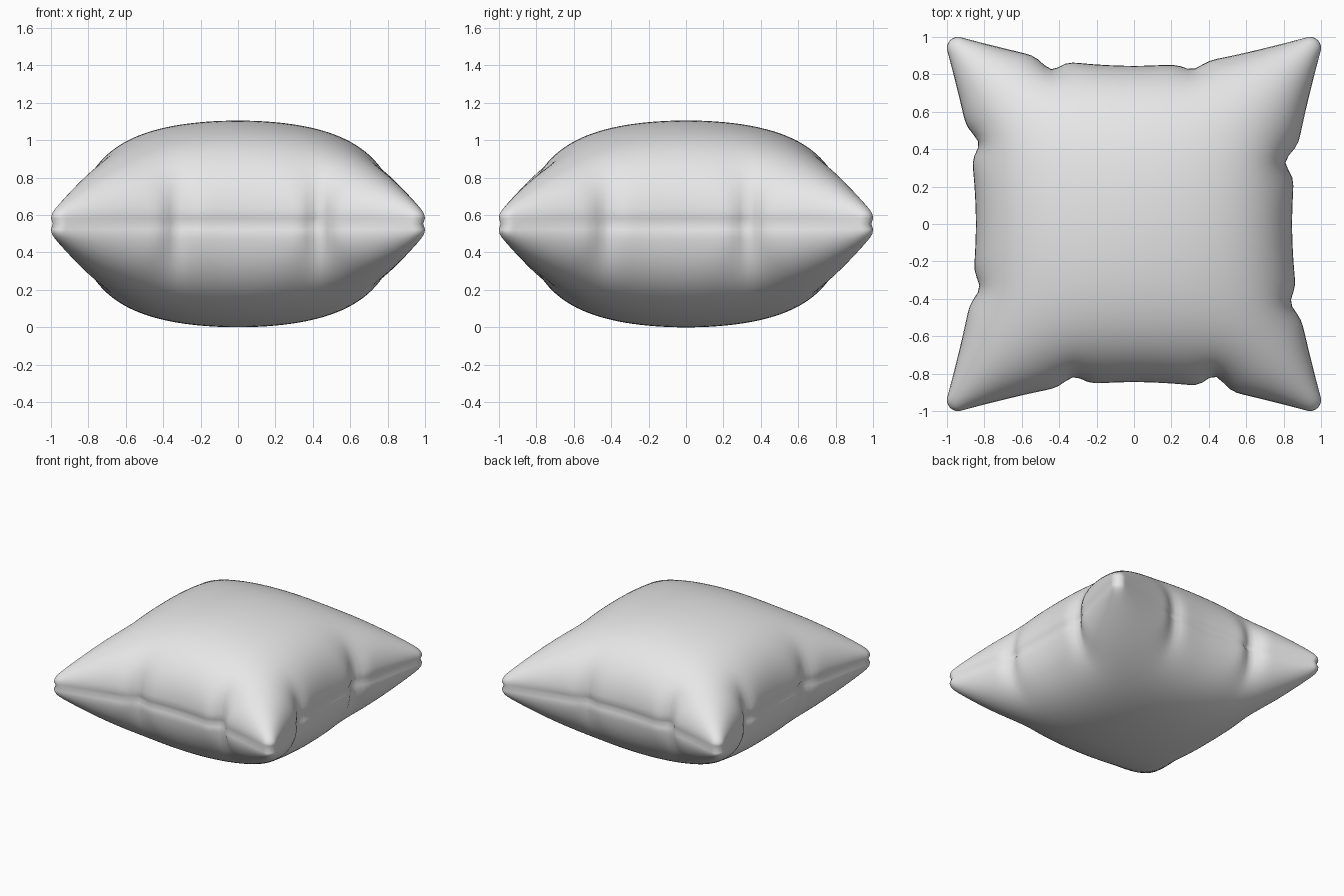
import bpy, math
from mathutils import Vector

if "Cube" in bpy.data.objects:
    bpy.data.objects.remove(bpy.data.objects["Cube"])

N = 72                 # grid cells per side
HALF = 0.5525          # half of the total height
SEAM = 0.03            # half width of the seam band

# pinch positions (position along the edge, depth)
TOP = [(-0.44, 0.055), (0.31, 0.035)]
BOTTOM = [(-0.32, 0.045), (0.43, 0.065)]
LEFT = [(0.43, 0.05), (-0.34, 0.04)]
RIGHT = [(0.33, 0.055), (-0.42, 0.04)]


def edge(t, pinches):
    """Distance of the seam from the centre line at position t along the edge."""
    a = abs(t)
    line = 0.89 + 0.245 * (a - 0.55)
    k = 0.03
    d = k * math.log(math.exp(0.832 / k) + math.exp(line / k))
    for c, depth in pinches:
        d -= depth * math.exp(-((t - c) / 0.065) ** 2)
    if a > 0.94:
        d -= 0.03 * ((a - 0.94) / 0.06) ** 2
    return d


def spaced(i):
    s = 2 * i / N - 1
    return 0.85 * math.sin(math.pi / 2 * s) + 0.15 * s


# flat outline of one cloth panel
W = N + 1
pts = []
for j in range(W):
    v = spaced(j)
    for i in range(W):
        u = spaced(i)
        dx = edge(v, RIGHT if u > 0 else LEFT)
        dy = edge(u, TOP if v > 0 else BOTTOM)
        x = u * (1 - (1 - dx) * u * u)
        y = v * (1 - (1 - dy) * v * v)
        pts.append(Vector((x, y)))
xm = max(abs(p.x) for p in pts)
ym = max(abs(p.y) for p in pts)
pts = [Vector((p.x / xm, p.y / ym)) for p in pts]

# inflate: solve a membrane under even pressure on the panel
quads = [(j * W + i, j * W + i + 1, (j + 1) * W + i + 1, (j + 1) * W + i)
         for j in range(N) for i in range(N)]
weights = [dict() for _ in pts]
load = [0.0] * len(pts)
for a, b, c, d in quads:
    for tri in ((a, b, c), (a, c, d)):
        area2 = abs((pts[tri[1]] - pts[tri[0]]).cross(pts[tri[2]] - pts[tri[0]])) + 1e-9
        for k in range(3):
            o, p, q = tri[k], tri[(k + 1) % 3], tri[(k + 2) % 3]
            w = 0.5 * (pts[p] - pts[o]).dot(pts[q] - pts[o]) / area2
            weights[p][q] = weights[p].get(q, 0) + w
            weights[q][p] = weights[q].get(p, 0) + w
            load[o] += area2 / 6
inner = [j * W + i for j in range(1, N) for i in range(1, N)]
rows = [(n, list(weights[n].items()), load[n], sum(weights[n].values())) for n in inner]
phi = [0.0] * len(pts)
for _ in range(300):
    for n, nb, f, tot in rows:
        s = f
        for m, w in nb:
            s += w * phi[m]
        phi[n] += 1.9 * (s / tot - phi[n])
peak = max(phi)


def height(n):
    s = math.sqrt(max(phi[n], 0) / peak)
    return (HALF - SEAM) * (1.15 * s - 0.15 * s ** 3) / 1.0


# upper and lower panels
count = len(pts)
verts = [(p.x, p.y, HALF + SEAM + height(n)) for n, p in enumerate(pts)]
verts += [(x, y, 2 * HALF - z) for x, y, z in verts]
faces = list(quads) + [tuple(count + k for k in reversed(q)) for q in quads]

# seam band with a shallow groove
ring = ([i for i in range(N)] + [j * W + N for j in range(N)]
        + [N * W + i for i in range(N, 0, -1)] + [j * W for j in range(N, 0, -1)])
base = len(verts)
for n in ring:
    p = pts[n] * (1 - 0.014 / pts[n].length)
    verts.append((p.x, p.y, HALF))
R = len(ring)
for k in range(R):
    m = (k + 1) % R
    faces.append((base + k, base + m, ring[m], ring[k]))
    faces.append((count + ring[k], count + ring[m], base + m, base + k))

mesh = bpy.data.meshes.new("pillow")
mesh.from_pydata(verts, [], faces)
mesh.update()
pillow = bpy.data.objects.new("pillow", mesh)
bpy.context.collection.objects.link(pillow)
for f in mesh.polygons:
    f.use_smooth = True

fabric = bpy.data.materials.new("light grey fabric")
fabric.diffuse_color = (0.8, 0.8, 0.8, 1)
fabric.use_nodes = True
fabric.node_tree.nodes["Principled BSDF"].inputs["Base Color"].default_value = fabric.diffuse_color
mesh.materials.append(fabric)
